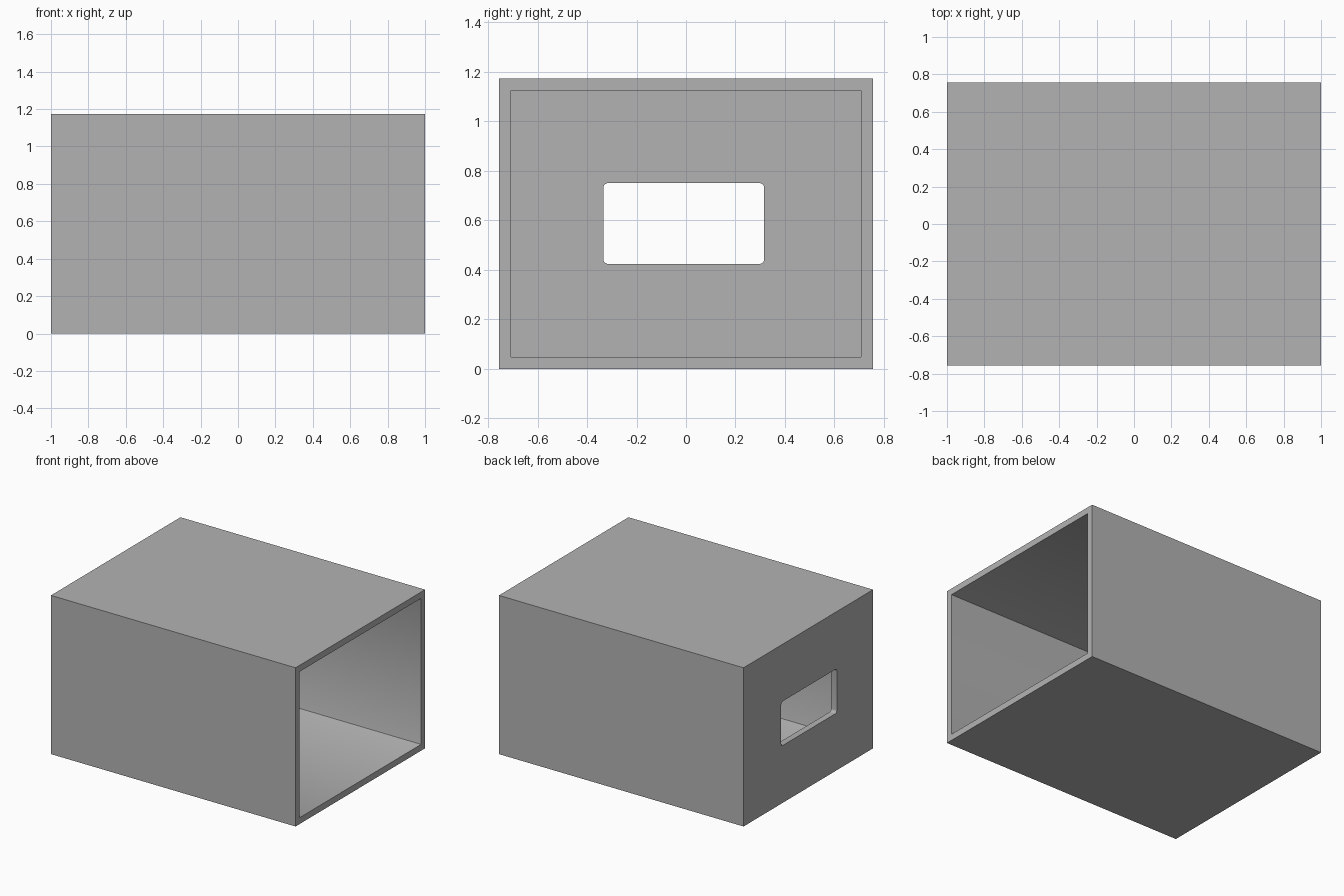
import bpy
import bmesh
from mathutils import Vector

old = bpy.data.objects.get("Cube")
if old:
    bpy.data.objects.remove(old, do_unlink=True)

LENGTH, WIDTH, HEIGHT, WALL = 2.0, 1.512, 1.173, 0.047

grey = bpy.data.materials.new("mid grey")
grey.use_nodes = True
colour = (0.45, 0.45, 0.45, 1)
grey.diffuse_color = colour
grey.node_tree.nodes["Principled BSDF"].inputs["Base Color"].default_value = colour


def block(name, low, high, radius=0, segments=1):
    """Box between two corners, with its edges along x optionally rounded."""
    low, high = Vector(low), Vector(high)
    bm = bmesh.new()
    bmesh.ops.create_cube(bm, size=1)
    bmesh.ops.scale(bm, vec=high - low, verts=bm.verts)
    bmesh.ops.translate(bm, vec=(low + high) / 2, verts=bm.verts)
    if radius:
        along_x = [e for e in bm.edges
                   if abs(e.verts[0].co.x - e.verts[1].co.x) > 0.001]
        bmesh.ops.bevel(bm, geom=along_x, offset=radius, segments=segments,
                        profile=0.5, affect='EDGES')
    mesh = bpy.data.meshes.new(name)
    bm.to_mesh(mesh)
    bm.free()
    mesh.materials.append(grey)
    obj = bpy.data.objects.new(name, mesh)
    bpy.context.scene.collection.objects.link(obj)
    return obj


def cut(target, cutter):
    """Subtract the cutter, then discard it."""
    cutter.hide_render = True
    mod = target.modifiers.new("cut", 'BOOLEAN')
    mod.operation = 'DIFFERENCE'
    mod.solver = 'EXACT'
    mod.object = cutter
    bpy.context.view_layer.objects.active = target
    bpy.ops.object.modifier_apply(modifier=mod.name)
    bpy.data.objects.remove(cutter, do_unlink=True)


# Outer sleeve
x, y = LENGTH / 2, WIDTH / 2
sleeve = block("box_sleeve", (-x, -y, 0), (x, y, HEIGHT))

# Cavity, open at the +x end
cut(sleeve, block("cavity_cutter", (-x + WALL, -y + WALL, WALL),
                  (x + 0.2, y - WALL, HEIGHT - WALL), 0.004, 2))

# Rounded window through the closed end
cut(sleeve, block("window_cutter", (-x - 0.2, -0.334, 0.424),
                  (-x + 0.2, 0.316, 0.751), 0.02, 6))

# Smooth window corners, crisp box edges
bpy.ops.object.select_all(action='DESELECT')
sleeve.select_set(True)
bpy.context.view_layer.objects.active = sleeve
bpy.ops.object.shade_smooth_by_angle(angle=0.5)
